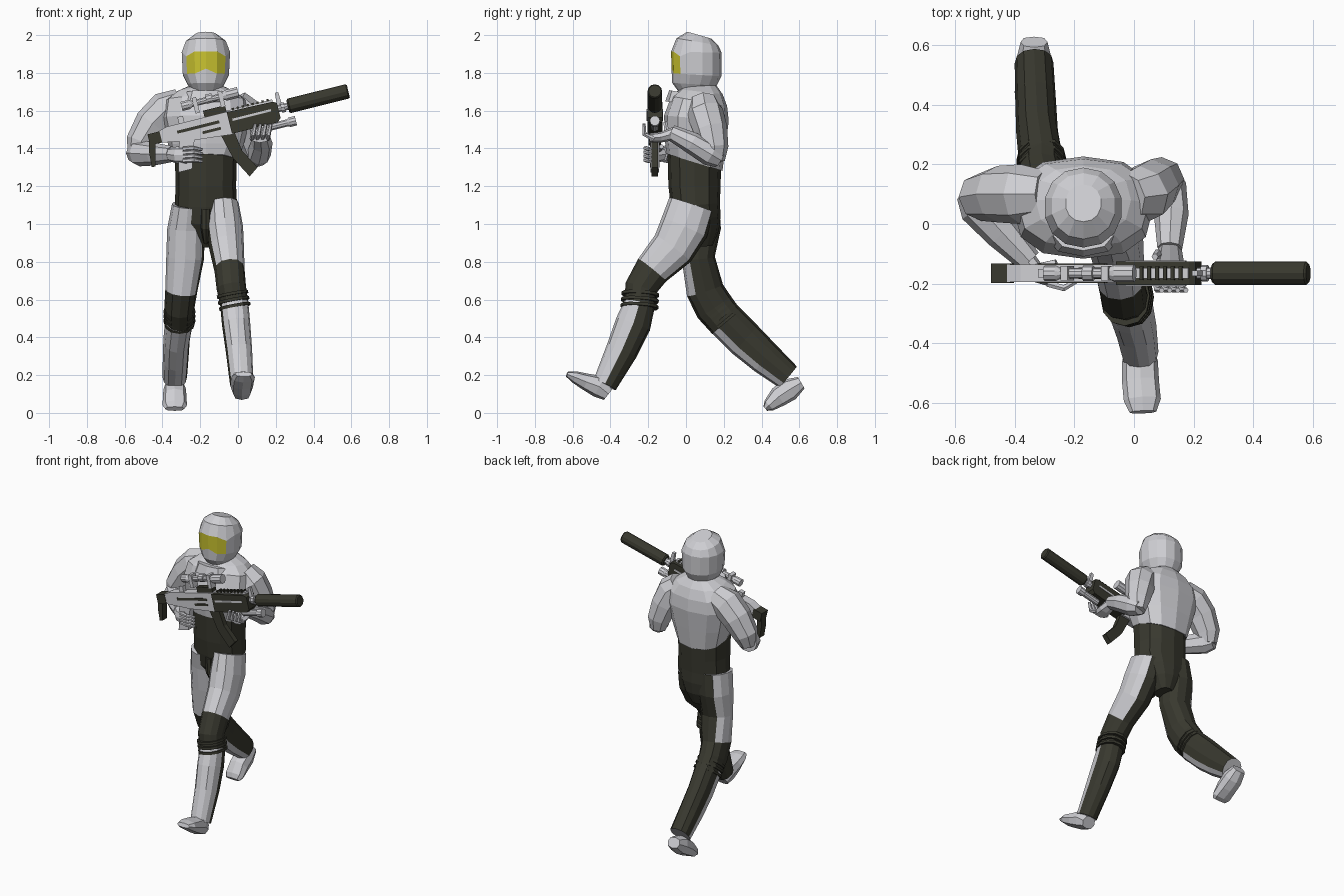
import bpy, bmesh, math
from mathutils import Vector

cube = bpy.data.objects.get("Cube")
if cube:
    bpy.data.objects.remove(cube, do_unlink=True)


def material(name, rgb):
    m = bpy.data.materials.new(name)
    m.use_nodes = True
    m.diffuse_color = (*rgb, 1)
    m.node_tree.nodes["Principled BSDF"].inputs["Base Color"].default_value = (*rgb, 1)
    return m


MATS = [material("armour_white", (.62, .62, .65)),
        material("suit_dark", (.04, .04, .028)),
        material("visor_yellow", (.6, .56, .03))]
WHITE, DARK, YELLOW = range(3)


def finish(name, bm, colour):
    bmesh.ops.recalc_face_normals(bm, faces=bm.faces)
    me = bpy.data.meshes.new(name)
    bm.to_mesh(me)
    bm.free()
    for m in MATS:
        me.materials.append(m)
    if colour is not None:
        for p in me.polygons:
            p.material_index = colour
    ob = bpy.data.objects.new(name, me)
    bpy.context.collection.objects.link(ob)
    return ob


def loft(name, rings, n=8, hint=(1, 0, 0), colour=WHITE, flip=1, power=1):
    """Skin rings (x, y, z, ru, rv); colour is an index or a rule(segment, angle)."""
    bm = bmesh.new()
    pts = [Vector(r[:3]) for r in rings]
    loops = []
    for i, r in enumerate(rings):
        t = (pts[min(i + 1, len(pts) - 1)] - pts[max(i - 1, 0)]).normalized()
        u = Vector(hint)
        u = (u - t * u.dot(t)).normalized()
        v = t.cross(u) * flip
        loop = []
        for j in range(n):
            a = math.tau * j / n
            c, s = (math.copysign(abs(f) ** power, f) for f in (math.cos(a), math.sin(a)))
            loop.append(bm.verts.new(pts[i] + u * c * r[3] + v * s * r[-1]))
        loops.append(loop)
    rule = colour if callable(colour) else (lambda i, a: colour)
    for i in range(len(loops) - 1):
        for j in range(n):
            k = (j + 1) % n
            f = bm.faces.new((loops[i][j], loops[i][k], loops[i + 1][k], loops[i + 1][j]))
            angle = (360 * (j + .5) / n + 180) % 360 - 180
            f.material_index = rule(i, angle)
    for loop in (loops[0], loops[-1]):
        bm.faces.new(loop).material_index = rule(0, 90)
    return finish(name, bm, None)


CX = -.17  # body centre line


def body(name, rows, **kw):
    """Upright part from rows (z, y, half width, half depth)."""
    return loft(name, [(CX, y, z, rx, ry) for z, y, rx, ry in rows], **kw)


# Torso
body("abdomen", [(.88, .08, .05, .06), (.95, .075, .1, .1), (1.02, .06, .14, .125),
                 (1.1, .05, .165, .13), (1.2, .045, .16, .138), (1.38, .045, .165, .143)],
     n=12, colour=DARK, power=.85)
chest = body("chest_armour", [(1.33, .045, .165, .148), (1.42, .05, .2, .16), (1.56, .055, .235, .172),
                              (1.65, .07, .22, .15), (1.7, .08, .16, .115), (1.735, .08, .08, .08)],
             n=12, power=.8)
for v in chest.data.vertices:
    if v.co.z < 1.36:
        v.co.z -= .25 * (v.co.y - .03)
body("collar", [(1.64, -.05, .12, .06), (1.7, -.04, .1, .05)])
body("neck", [(1.66, .08, .075, .075), (1.78, .07, .07, .07)], colour=DARK)
loft("crotch_guard", [(CX, -.06, 1.08, .028, .03), (CX, -.055, .98, .028, .03),
                      (CX, -.02, .9, .012, .02)], colour=DARK)

# Helmet with a visor band on its front faces
helmet_rows = [(1.705, .05, .085, .075), (1.74, .045, .118, .1), (1.79, .055, .132, .125),
               (1.91, .055, .134, .131), (1.965, .06, .112, .108), (2, .07, .065, .06)]
helmet = loft("helmet", [(CX, y, z, d, w) for z, y, d, w in helmet_rows], n=14,
              hint=(0, -1, 0), power=.93,
              colour=lambda i, a: YELLOW if i == 2 and abs(a) < 45 else WHITE)
hv = helmet.data.vertices
hv[2 * 14].co.z += .025
for j in (2, 12):
    hv[3 * 14 + j].co.z -= .025


# Legs: pale on the front and outer faces, dark behind, dark at the knee
def leg_rule(i, a):
    if i in (3, 4):
        return DARK
    return WHITE if (-50 if i < 3 else 0) < a < 140 else DARK


left_leg = [(-.08, .03, 1.1, .085, .125), (-.07, -.01, .98, .097, .13), (-.06, -.07, .87, .092, .118),
            (-.045, -.18, .755, .08, .095), (-.035, -.24, .66, .078, .085), (-.02, -.245, .58, .075, .082),
            (-.01, -.28, .47, .075, .095), (.005, -.34, .33, .07, .085), (.02, -.43, .15, .062, .065)]
right_leg = [(-.265, .05, 1.1, .085, .125), (-.275, .07, .97, .1, .115), (-.28, .065, .82, .1, .088),
             (-.3, .1, .65, .085, .1), (-.31, .15, .56, .08, .105), (-.31, .2, .5, .075, .1),
             (-.325, .31, .39, .07, .1), (-.33, .42, .29, .068, .09), (-.335, .54, .19, .065, .073)]
left_boot = [(.02, -.41, .1, .045, .04), (.02, -.46, .14, .06, .06), (.022, -.53, .165, .062, .045),
             (.028, -.59, .19, .062, .032), (.03, -.63, .205, .045, .014)]
right_boot = [(-.335, .61, .16, .045, .035), (-.335, .55, .125, .06, .06), (-.335, .49, .085, .062, .055),
              (-.335, .44, .04, .065, .035), (-.335, .42, .022, .05, .015)]
for side, name, leg, boot in ((1, "left", left_leg, left_boot), (-1, "right", right_leg, right_boot)):
    loft(name + "_leg", leg, n=12, hint=(side, 0, 0), flip=side, colour=leg_rule, power=.9)
    loft(name + "_boot", boot, n=8, power=.8)
    # Ribbed bands around the knee
    a, b = Vector(leg[4][:3]), Vector(leg[5][:3])
    for k in range(3):
        p, q = a.lerp(b, .3 + .4 * k), a.lerp(b, .5 + .4 * k)
        loft(f"{name}_knee_band_{k}", [(*p, .084, .1), (*q, .084, .1)], n=12, colour=DARK, power=.9)

# Arms
loft("right_upper_arm", [(-.3, .1, 1.64, .08), (-.38, .1, 1.605, .1), (-.455, .1, 1.53, .095),
                         (-.515, .09, 1.43, .08), (-.53, .08, 1.36, .055)], hint=(0, 1, 0))
loft("right_forearm", [(-.55, .11, 1.375, .05), (-.52, .06, 1.375, .07), (-.44, -.03, 1.37, .06),
                       (-.35, -.125, 1.37, .042)], hint=(0, 0, 1))
loft("left_upper_arm", [(-.02, .09, 1.64, .08), (.03, .1, 1.59, .098), (.065, .13, 1.5, .09),
                        (.095, .15, 1.4, .075), (.1, .155, 1.33, .05)], hint=(0, 1, 0))
loft("left_forearm", [(.1, .18, 1.34, .045), (.11, .13, 1.37, .065), (.125, .03, 1.43, .058),
                      (.12, -.08, 1.485, .042)], hint=(1, 0, 0))

# Hands, each a palm, four fingers and a thumb
loft("right_palm", [(-.37, -.11, 1.37, .035, .035), (-.32, -.17, 1.365, .045, .03),
                    (-.27, -.19, 1.365, .045, .022)], hint=(0, 0, 1))
loft("left_palm", [(.12, -.06, 1.48, .036, .035), (.12, -.13, 1.46, .048, .028),
                   (.115, -.19, 1.455, .05, .025)])
for k in range(4):
    z = 1.335 + .021 * k
    loft(f"right_finger_{k}", [(-.29, -.2, z, .012), (-.235, -.215, z + .004, .012),
                               (-.19, -.19, z - .004, .008)], n=6, hint=(0, 0, 1))
    x = .075 + .027 * k
    loft(f"left_finger_{k}", [(x, -.17, 1.45, .014), (x + .005, -.22, 1.475, .013),
                              (x + .018, -.222, 1.53, .009)], n=6)
loft("right_thumb", [(-.33, -.15, 1.39, .018), (-.26, -.13, 1.41, .013)], n=6, hint=(0, 0, 1))
loft("left_thumb", [(.08, -.1, 1.48, .016), (.07, -.11, 1.54, .011)], n=6)

# Rifle, laid out along a tilted axis: s along the barrel, h above it
TILT = math.radians(14)
GUN = Vector((0, -.165, 1.558))


def gun_point(s, h, y=0):
    c, d = math.cos(TILT), math.sin(TILT)
    return GUN + Vector((s * c - h * d, y, s * d + h * c))


def tube(name, rows, h, colour=WHITE, n=10, y=0):
    loft(name, [(*gun_point(s, h, y), r) for s, r in rows], n=n, hint=(0, 1, 0), colour=colour)


def plate(name, outline, width, colour=WHITE):
    bm = bmesh.new()
    a, b = ([bm.verts.new(gun_point(s, h, y)) for s, h in outline] for y in (-width / 2, width / 2))
    bm.faces.new(a)
    bm.faces.new(b)
    for i in range(len(a)):
        j = (i + 1) % len(a)
        bm.faces.new((a[i], a[j], b[j], b[i]))
    finish(name, bm, colour)


def block(name, s0, s1, h0, h1, width, colour=WHITE):
    plate(name, [(s0, h0), (s1, h0), (s1, h1), (s0, h1)], width, colour)


plate("receiver", [(-.43, -.025), (-.25, -.055), (-.04, -.075), (-.04, .05), (-.38, .05), (-.43, .035)], .06)
block("receiver_slot", -.33, -.1, .0, .016, .066, DARK)
block("ejection_port", -.2, -.1, -.035, -.02, .066, DARK)
plate("handguard", [(-.05, -.07), (.2, -.07), (.22, -.05), (.22, .03), (.2, .042), (-.05, .048)], .08, DARK)
block("handguard_strip", -.03, .18, -.005, .007, .086)
block("top_rail", -.05, .2, .042, .055, .035)
for k in range(8):
    block(f"rail_tooth_{k}", -.02 + .027 * k, -.008 + .027 * k, .05, .062, .045, DARK)
tube("barrel", [(.2, .02), (.29, .02)], 0)
tube("barrel_collar", [(.235, .028), (.255, .028)], 0)
tube("suppressor", [(.272, .032), (.28, .039), (.595, .039), (.602, .033)], 0, DARK, 12)
plate("front_sight", [(.215, .0), (.245, .0), (.24, .085), (.222, .085)], .02)
tube("under_barrel_light", [(.14, .02), (.25, .02), (.26, .027), (.295, .027)], -.085)
plate("magazine", [(-.11, -.06), (-.035, -.07), (-.02, -.17), (.038, -.275), (-.014, -.312),
                   (-.075, -.2)], .034, DARK)
plate("pistol_grip", [(-.33, -.04), (-.25, -.05), (-.3, -.2), (-.375, -.2)], .045)
block("stock_pad", -.485, -.42, -.025, .035, .065, DARK)
plate("stock_toe", [(-.485, 0), (-.455, -.02), (-.485, -.14), (-.505, -.14), (-.5, -.06)], .05, DARK)
block("scope_mount", -.17, -.05, .045, .085, .04, DARK)
for k, s in enumerate((-.2, -.06)):
    block(f"scope_ring_{k}", s - .012, s + .012, .08, .165, .05)
tube("scope", [(-.275, .026), (-.235, .026), (-.22, .018), (-.06, .018), (-.03, .03), (.035, .03)], .135)
tube("scope_dial", [(-.14, .026), (-.105, .026)], .14)
block("rear_sight", -.31, -.28, .05, .085, .03)
